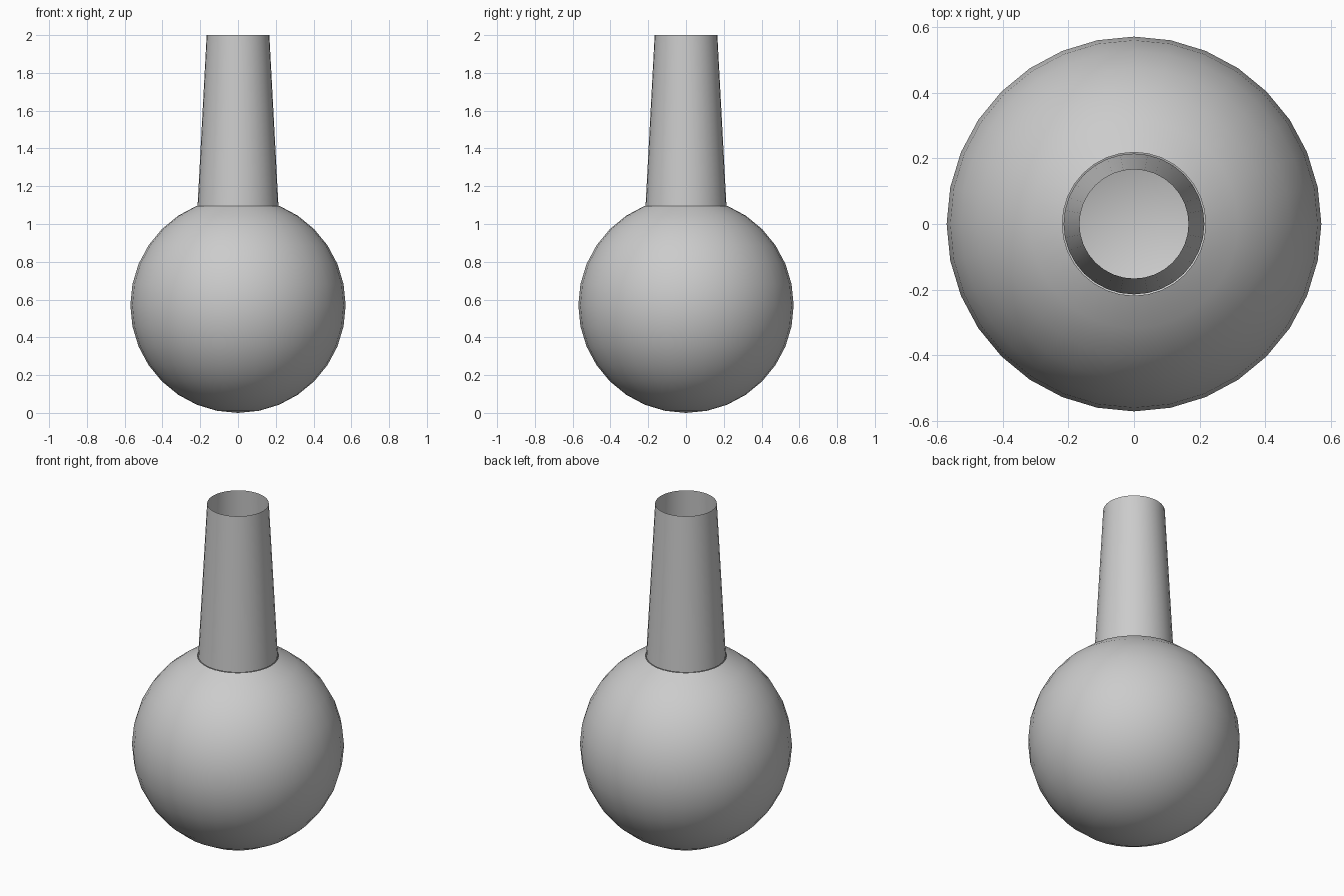
import bpy, bmesh, math

if "Cube" in bpy.data.objects:
    bpy.data.objects.remove(bpy.data.objects["Cube"])

R = 0.57       # bulb radius
SEG = 32

def make_object(name, bm):
    mesh = bpy.data.meshes.new(name)
    bm.to_mesh(mesh)
    bm.free()
    ob = bpy.data.objects.new(name, mesh)
    bpy.context.collection.objects.link(ob)
    for p in mesh.polygons:
        p.use_smooth = True
    return ob

# Round body: sphere with its cap opened where the neck joins
bm = bmesh.new()
bmesh.ops.create_uvsphere(bm, u_segments=SEG, v_segments=16, radius=R)
cut = R * math.cos(math.radians(22.5)) + 0.002
bmesh.ops.delete(bm, geom=[v for v in bm.verts if v.co.z > cut], context='VERTS')
bmesh.ops.translate(bm, verts=bm.verts, vec=(0, 0, R))
make_object("flask_body", bm)

# Tapered open neck, rising from the opening
base_z = R + R * math.cos(math.radians(22.5))
base_r = R * math.sin(math.radians(22.5)) - 0.004
bm = bmesh.new()
bmesh.ops.create_cone(bm, cap_ends=False, segments=SEG, radius1=base_r,
                      radius2=0.166, depth=2 - base_z)
bmesh.ops.translate(bm, verts=bm.verts, vec=(0, 0, (2 + base_z) / 2))
make_object("flask_neck", bm)
